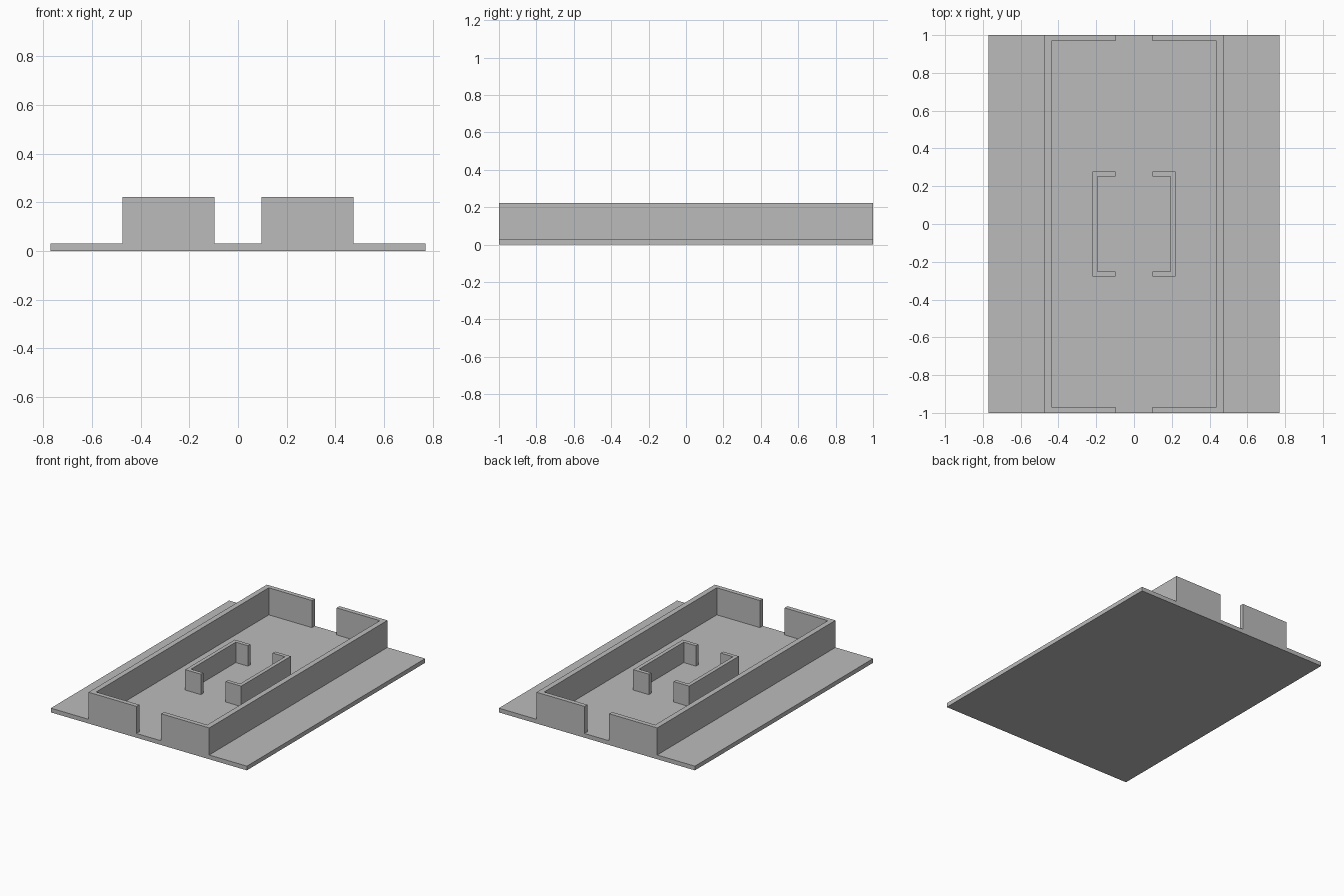
import bpy
import bmesh

cube = bpy.data.objects.get("Cube")
if cube:
    bpy.data.objects.remove(cube, do_unlink=True)

grey = bpy.data.materials.new("plain grey")
grey.use_nodes = True
colour = (0.5, 0.5, 0.5, 1)
grey.diffuse_color = colour
grey.node_tree.nodes["Principled BSDF"].inputs["Base Color"].default_value = colour

BASE_TOP = 0.03
DOOR = 0.097   # half width of the openings


def prism(name, outline, z0, z1):
    """Extrude a flat outline upwards into a solid."""
    bm = bmesh.new()
    face = bm.faces.new([bm.verts.new((x, y, z0)) for x, y in outline])
    up = bmesh.ops.extrude_face_region(bm, geom=[face])["geom"]
    verts = [v for v in up if isinstance(v, bmesh.types.BMVert)]
    bmesh.ops.translate(bm, verts=verts, vec=(0, 0, z1 - z0))
    bmesh.ops.recalc_face_normals(bm, faces=bm.faces)
    mesh = bpy.data.meshes.new(name)
    bm.to_mesh(mesh)
    bm.free()
    mesh.materials.append(grey)
    obj = bpy.data.objects.new(name, mesh)
    bpy.context.collection.objects.link(obj)
    return obj


def bracket_wall(name, x, y, side_thick, end_thick, top):
    """C-shaped wall whose open side faces the centre line."""
    xi, yi = x - side_thick, y - end_thick
    half = [(DOOR, yi), (DOOR, y), (x, y)]
    inner = [(xi, -yi), (xi, yi)]
    for label, s in (("left", 1), ("right", -1)):
        outline = half + [(px, -py) for px, py in reversed(half)] + inner
        prism(f"{label}_{name}", [(s * px, py) for px, py in outline], BASE_TOP, top)


# Ground slab
prism("base_slab", [(-0.77, -1), (0.77, -1), (0.77, 1), (-0.77, 1)], 0, BASE_TOP)

# Tall outer enclosure and lower inner enclosure
bracket_wall("outer_wall", 0.474, 1.0, 0.038, 0.032, 0.222)
bracket_wall("inner_wall", 0.22, 0.278, 0.027, 0.027, 0.175)
